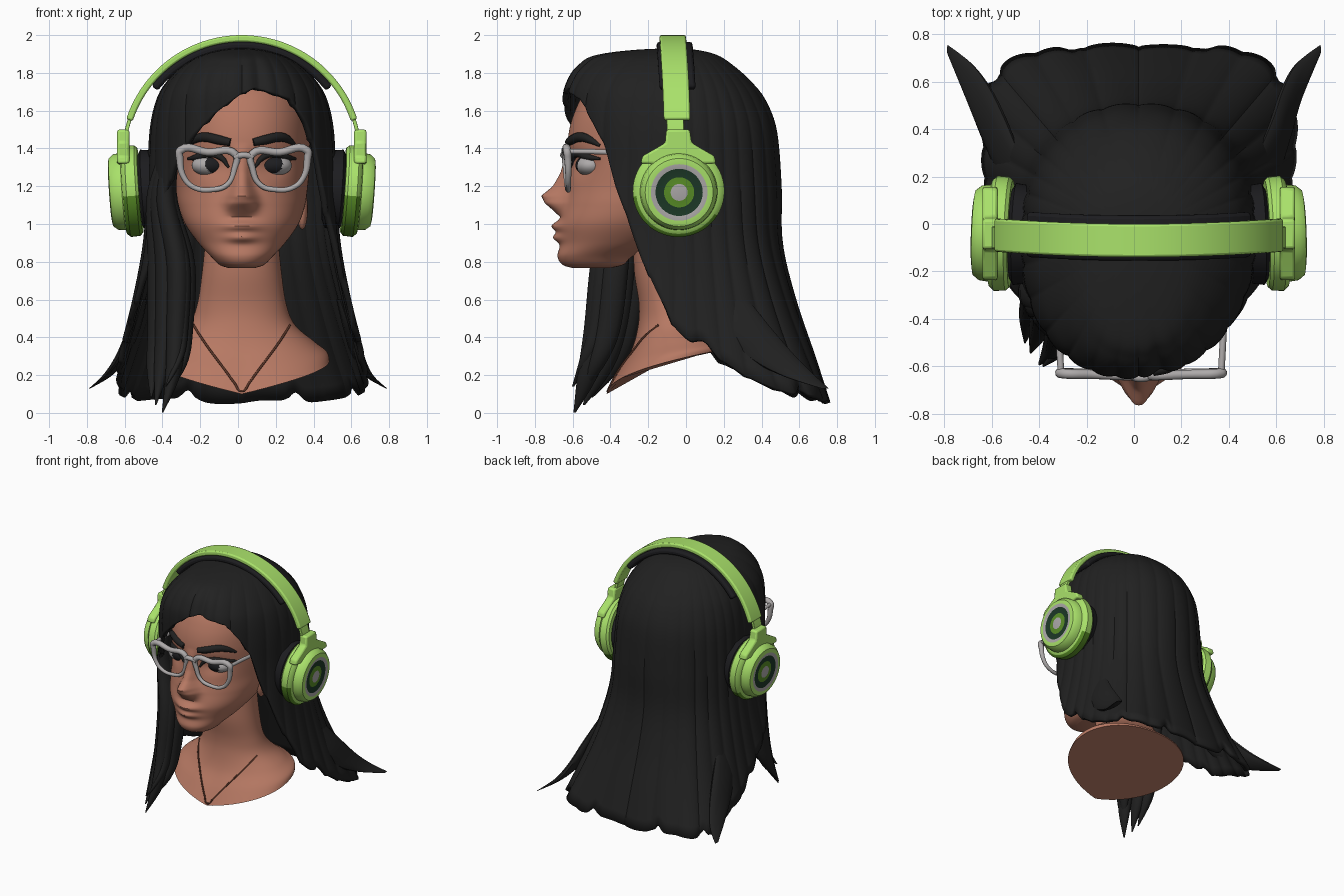
import bpy, bmesh, math
from math import sin, cos, pi, radians, exp, sqrt
from mathutils.bvhtree import BVHTree

if "Cube" in bpy.data.objects:
    bpy.data.objects.remove(bpy.data.objects["Cube"])

C = 0.02  # the bust sits slightly right of x = 0


def mat(name, r, g, b):
    m = bpy.data.materials.new(name)
    m.diffuse_color = (r, g, b, 1)
    m.use_nodes = True
    m.node_tree.nodes["Principled BSDF"].inputs["Base Color"].default_value = m.diffuse_color
    return m


SKIN = mat("skin", .47, .19, .125)
HAIR = mat("black_hair", .015, .015, .015)
GREEN = mat("lime_green", .40, .76, .145)
MID = mat("olive_green", .10, .27, .02)
DARK = mat("dark_green", .012, .04, .02)
GREY = mat("light_grey", .42, .40, .40)
PAD = mat("black_pad", .012, .012, .014)
CHAIN = mat("brown_chain", .10, .035, .02)


def finish(name, bm, mats, recalc=True):
    if recalc:
        bmesh.ops.recalc_face_normals(bm, faces=bm.faces)
    me = bpy.data.meshes.new(name)
    bm.to_mesh(me)
    bm.free()
    for m in mats:
        me.materials.append(m)
    ob = bpy.data.objects.new(name, me)
    bpy.context.collection.objects.link(ob)
    return ob


def grid(name, rows, mats, caps=True, recalc=False):
    """Skin closed rings of points, listed from top to bottom."""
    bm = bmesh.new()
    vs = [[bm.verts.new(p) for p in r] for r in rows]
    n = len(rows[0])
    for a, b in zip(vs, vs[1:]):
        for j in range(n):
            k = (j + 1) % n
            bm.faces.new((a[j], b[j], b[k], a[k]))
    if caps:
        bm.faces.new(vs[0])
        bm.faces.new(vs[-1][::-1])
    return finish(name, bm, mats, recalc)


def table(keys, x):
    """Piecewise linear lookup, keys ascending in their first value."""
    for a, b in zip(keys, keys[1:]):
        if x <= b[0]:
            t = max(0, (x - a[0]) / (b[0] - a[0]))
            return [p + (q - p) * t for p, q in zip(a[1:], b[1:])]
    return list(keys[-1][1:])


def spline(keys, n):
    """Catmull-Rom resampling of key tuples."""
    out, m = [], len(keys) - 1
    for i in range(n):
        u = i / (n - 1) * m
        k = min(int(u), m - 1)
        t = u - k
        q = [keys[max(0, min(m, k + d))] for d in (-1, 0, 1, 2)]
        out.append([b + .5 * t * (c - a + t * (2*a - 5*b + 4*c - d + t * (3*(b - c) + d - a)))
                    for a, b, c, d in zip(*q)])
    return out


def ring(cx, yf, yb, hw, n, count):
    """Horizontal super-ellipse, starting at the front."""
    cy, hy = (yf + yb) / 2, (yb - yf) / 2
    pts = []
    for j in range(count):
        s, c = sin(2*pi*j/count), cos(2*pi*j/count)
        pts.append((cx + math.copysign(abs(s)**(2/n), s) * hw, cy - math.copysign(abs(c)**(2/n), c) * hy))
    return pts


def wire(name, pts, r, m, radii=None, cyclic=False):
    cu = bpy.data.curves.new(name, 'CURVE')
    cu.dimensions = '3D'
    cu.bevel_depth, cu.bevel_resolution, cu.resolution_u = r, 3, 6
    sp = cu.splines.new('BEZIER')
    sp.bezier_points.add(len(pts) - 1)
    for i, p in enumerate(pts):
        b = sp.bezier_points[i]
        b.co = p
        b.handle_left_type = b.handle_right_type = 'AUTO'
        b.radius = radii[i] if radii else 1
    sp.use_cyclic_u = cyclic
    cu.use_fill_caps = True
    cu.materials.append(m)
    ob = bpy.data.objects.new(name, cu)
    bpy.context.collection.objects.link(ob)


# Head: z, front y, back y, half width; nose, lips and eye sockets are pushed in or out
head_keys = [(1.86, -.22, .0, .08), (1.8, -.40, .15, .22), (1.7, -.53, .27, .31), (1.58, -.595, .33, .35),
             (1.45, -.625, .35, .36), (1.32, -.62, .34, .36), (1.2, -.625, .3, .35), (1.1, -.645, .18, .335),
             (1.0, -.67, .05, .30), (.9, -.665, -.12, .23), (.83, -.68, -.28, .165), (.785, -.655, -.33, .12),
             (.767, -.60, -.40, .07)]
nose = [(1.035, 0, .07), (1.075, .055, .075), (1.11, .105, .075), (1.15, .133, .065), (1.2, .08, .05),
        (1.27, .045, .04), (1.36, .02, .04), (1.43, 0, .04)]
rows = []
for z, yf, yb, hw in spline(head_keys, 130):
    row = []
    for x, y in ring(C, yf, yb, hw, 2.15, 180):
        if y < -.3:
            dx = abs(x - C)
            a, w = table(nose, z)
            y -= a * exp(-(dx / w)**2.6) + .012 * exp(-((dx - .06) / .025)**2 - ((z - 1.105) / .03)**2)
            y -= .042 * exp(-(dx / .09)**2 - ((z - .988) / .027)**2)
            y -= .038 * exp(-(dx / .08)**2 - ((z - .928) / .025)**2)
            y += .03 * exp(-((dx - .165) / .085)**2 - ((z - 1.31) / .06)**2)
        row.append((x, y, z))
    rows.append(row)
head = grid("head", rows, [SKIN])

# Neck and shoulders, cut off along a rising edge
rows = []
for z, yf, yb, hw, k in spline([(.95, -.28, .05, .19, 0), (.75, -.275, .06, .21, 0), (.58, -.25, .08, .235, 0),
                                (.46, -.255, .15, .28, .02), (.33, -.29, .22, .38, .10),
                                (.21, -.36, .27, .45, .20), (.1, -.42, .28, .465, .30)], 40):
    rows.append([(x, y, z + k * sqrt(max(0, y - yf))) for x, y in ring(C, yf, yb, hw, 2.1, 72)])
bust = grid("neck_and_shoulders", rows, [SKIN])


def surface(ob):
    me = ob.data
    tree = BVHTree.FromPolygons([v.co for v in me.vertices], [p.vertices for p in me.polygons])

    def point(x, z, lift):
        hit = tree.ray_cast((x, -2, z), (0, 1, 0))[0]
        return (x, (hit.y if hit else -.1) - lift, z)
    return point


on_head, on_bust = surface(head), surface(bust)

# Thin necklace in a V
chain = [(.255, .465), (.215, .4), (.17, .335), (.125, .275), (.08, .215), (.04, .16)]
wire("necklace", [on_bust(C + x, z, .003) for x, z in
     [(-x, z) for x, z in chain] + [(0, .115)] + chain[::-1]], .006, CHAIN)

for s, side in ((-1, "left"), (1, "right")):
    # Eyes: grey ball with dark iris
    bm = bmesh.new()
    bmesh.ops.create_uvsphere(bm, u_segments=40, v_segments=32, radius=1)
    for v in bm.verts:
        x, y, z = v.co
        v.co = (C + s * .167 + x * .098, -.505 - z * .08, 1.31 + y * .058)
    for f in bm.faces:
        c = f.calc_center_median()
        if c.y < -.5 and math.hypot(c.x - C - .012 - s * .155, c.z - 1.318) < .05:
            f.material_index = 1
    finish("eye_" + side, bm, [GREY, PAD])
    # Lashes and brows follow the face
    wire("lashes_" + side, [on_head(C + s * x, z, .006) for x, z in
         [(.07, 1.3), (.11, 1.352), (.17, 1.37), (.23, 1.355), (.285, 1.345)]], .016, HAIR, [.4, 1, 1.1, 1.2, .4])
    wire("brow_" + side, [on_head(C + s * x, z, .0) for x, z in
         [(.06, 1.432), (.12, 1.445), (.2, 1.46), (.245, 1.447), (.285, 1.415)]], .026, HAIR, [.8, 1, 1, .8, .3])
    # Ear, mostly under the hair
    bm = bmesh.new()
    bmesh.ops.create_uvsphere(bm, u_segments=16, v_segments=12, radius=1)
    for v in bm.verts:
        v.co = (C + s * .32 + v.co.x * .03, -.19 + v.co.y * .05, 1.08 + v.co.z * .11)
    finish("ear_" + side, bm, [SKIN])
    # Glasses rim and temple
    wire("glasses_rim_" + side, [(.03 + s * x, y, z) for x, y, z in
         [(.045, -.64, 1.37), (.19, -.635, 1.38), (.335, -.63, 1.39), (.338, -.625, 1.345), (.318, -.623, 1.25),
          (.265, -.623, 1.195), (.165, -.625, 1.182), (.085, -.63, 1.21), (.048, -.635, 1.29)]],
         .0155, GREY, [1.3, 1.3, 1.4, 1.3, 1, .9, .9, .9, 1.1], True)
    wire("glasses_temple_" + side, [(.03 + s * x, y, z) for x, y, z in
         [(.338, -.63, 1.385), (.345, -.5, 1.383), (.355, -.3, 1.375)]], .014, GREY)
wire("glasses_bridge", [(-.02, -.64, 1.355), (.03, -.65, 1.365), (.08, -.64, 1.355)], .017, GREY)

# Hair shell: columns run from the crown to a length set by direction (degrees from the front)
back_len = [(90, .45), (103, .32), (120, .20), (135, .09), (180, .06)]
right_len = [(0, 1.69), (7, 1.72), (27, 1.66), (38, 1.53), (46, 1.4), (53, 1.2), (71, .8)] + back_len
left_len = [(0, 1.69), (8, 1.63), (14, 1.58), (33, 1.39), (45, 1.2), (58, .85), (73, .6)] + back_len
# z (stored as root of the depth below the crown), half width, front depth, back depth, squareness
shape = [(1.93, 0, 0, 0, 2), (1.9, .2, .4, .2, 2), (1.84, .31, .52, .30, 2), (1.75, .40, .58, .40, 2),
         (1.66, .45, .6, .47, 2), (1.5, .485, .59, .53, 2.1), (1.2, .5, .56, .555, 2.2), (.9, .52, .55, .56, 2.4),
         (.6, .575, .55, .63, 2.8), (.3, .65, .55, .73, 3.5), (.05, .71, .55, .81, 4.8)]
shape = spline([(sqrt(1.93 - k[0]),) + k[1:] for k in shape], 81)
NC, NR = 400, 48
cols = []
for j in range(NC):
    p = 2 * pi * j / NC
    deg = math.degrees(p)
    end = table(right_len, deg)[0] if deg <= 180 else table(left_len, 360 - deg)[0]
    if 85 < deg < 275:
        end += .05 * abs(sin(p * 6 + .5 * sin(5 * p)))**24 + .01 * sin(p * 11)   # notched tips
    strand = abs(sin(p * 15 + 1.4 * sin(p * 3)))**.6
    part = .03 * exp(-((deg - 9) / 4)**2)
    col = []
    for i in range(NR):
        v = .03 + .97 * i / (NR - 1)
        d = sqrt(1.93 - end) * v
        w, f, b, n = table(shape, d)
        h = f if cos(p) > 0 else b
        if cos(p) > 0:     # fuller at the front, more so on the swept side
            n = max(n, 2.5 if deg > 180 else 2.15)
        r = ((abs(sin(p)) / w)**n + (abs(cos(p)) / h)**n)**(-1 / n)
        r *= 1 + min(1, 1.5 * v) * (.02 * strand - .012 - part)
        col.append((C + r * sin(p), -.05 - r * cos(p), 1.93 - d * d))
    cols.append(col)
hair = grid("hair", [[c[i] for c in cols] for i in range(NR)], [HAIR], False)
so = hair.modifiers.new("thickness", 'SOLIDIFY')
so.thickness, so.offset = .03, -1


def lock(name, keys):
    """Tapering hair strand: z, x, y, half width x, half width y."""
    rows = [[(x, y, z) for x, y in ring(cx, cy - ry, cy + ry, rx, 2, 14)]
            for z, cx, cy, rx, ry in spline(keys, 28)]
    grid(name, rows, [HAIR])


# Front locks over the left shoulder
for i, (dx, dy, tip, w) in enumerate([(0, 0, 0, 1), (-.06, .07, .04, 1), (.045, .05, .1, .8),
                                      (-.1, .13, .08, 1), (.03, -.01, .14, .6)]):
    lock("front_lock_%d" % i, [
        (1.42, -.34 + dx*.3, -.38 + dy*.4, .03, .05), (1.15, -.385 + dx*.5, -.37 + dy*.6, .05*w, .07*w),
        (.8, -.32 + dx, -.42 + dy, .06*w, .085*w), (.45, -.325 + dx, -.46 + dy, .055*w, .08*w),
        (.2 + tip*.6, -.345 + dx, -.52 + dy, .04*w, .055*w), (.001 + tip, -.40 + dx*.6, -.59 + dy*.7, .004, .006)])
# Flared tips at the back corners
for s, side in ((-1, "left"), (1, "right")):
    lock("corner_lock_" + side, [(.6, s*.52 + C, .25, .02, .08), (.45, s*.57 + C, .32, .035, .13),
                                 (.3, s*.625 + C*.5, .45, .035, .13), (.2, s*.69, .59, .026, .09),
                                 (.13, s*.785, .735, .004, .02)])


# Headphone band: rectangular section swept along an arc, leaning forward at the top
def band(name, r0, r1, y0, y1, a0, a1, m, bevel):
    n = 64
    rows = []
    for i in range(n + 1):
        a = radians(a0 + (a1 - a0) * i / n)
        rows.append([(C + r * cos(a), y - .025 * sin(a)**2, 1.357 + r * sin(a))
                     for r, y in ((r0, y0), (r1, y0), (r1, y1), (r0, y1))])
    ob = grid(name, rows, [m], True, True)
    bv = ob.modifiers.new("round", 'BEVEL')
    bv.width, bv.segments = bevel, 2


band("headband", .607, .643, -.115, .025, 18, 162, GREEN, .01)
band("headband_pad", .565, .607, -.13, .06, 38, 142, PAD, .015)

# Ear cups: profile of (distance out, radius, colour of next strip) turned about the x axis
MATS = [GREEN, MID, DARK, GREY, PAD]
cup = [(-.15, 0, 4), (-.15, .16, 4), (-.13, .205, 4), (-.06, .215, 4), (-.045, .19, 0), (-.045, .225, 0),
       (-.03, .24, 0), (.02, .243, 0), (.04, .225, 0), (.045, .205, 0), (.085, .2, 0), (.11, .18, 0),
       (.115, .15, 3), (.11, .125, 2), (.105, .08, 1), (.11, .045, 3), (.113, 0, 0)]
for s, side in ((-1, "left"), (1, "right")):
    bm = bmesh.new()
    N = 56
    vs = [[bm.verts.new((s * d, r * sin(2*pi*j/N), r * cos(2*pi*j/N))) for j in range(N)] for d, r, _ in cup]
    for i in range(len(cup) - 1):
        for j in range(N):
            k = (j + 1) % N
            f = bm.faces.new((vs[i][j], vs[i+1][j], vs[i+1][k], vs[i][k]))
            f.material_index = cup[i][2]
            c = f.calc_center_median()
            if i in (5, 6, 7) and c.z < (-.02 if c.y < 0 else -.12):   # darker lower front of the rim
                f.material_index = 1
    bmesh.ops.remove_doubles(bm, verts=bm.verts, dist=1e-5)
    ob = finish("ear_cup_" + side, bm, MATS)
    ob.location = (C + s * .583, -.04, 1.175)
    ob.rotation_euler = (0, s * radians(4), s * radians(2))
    # Slider rod and yoke
    a = (8, 20) if s > 0 else (172, 160)
    band("slider_" + side, .615, .635, -.1, -.01, *a, GREEN, .004)
    bm = bmesh.new()
    prof = [(-.105, 1.5), (.02, 1.5), (.03, 1.43), (.08, 1.4), (.15, 1.36), (.16, 1.32), (.1, 1.32), (.06, 1.19),
            (-.14, 1.19), (-.18, 1.32), (-.24, 1.32), (-.23, 1.36), (-.16, 1.4), (-.11, 1.43)]
    f = bm.faces.new([bm.verts.new((C + s * .595, y, z)) for y, z in prof])
    ex = bmesh.ops.extrude_face_region(bm, geom=[f])
    for g in ex["geom"]:
        if isinstance(g, bmesh.types.BMVert):
            g.co.x += s * .065
    ob = finish("yoke_" + side, bm, [GREEN])
    bv = ob.modifiers.new("round", 'BEVEL')
    bv.width, bv.segments = .012, 2

# Smooth shading with sharp edges kept
meshes = [o for o in bpy.data.objects if o.type == 'MESH']
for o in meshes:
    o.select_set(True)
bpy.context.view_layer.objects.active = meshes[0]
bpy.ops.object.shade_smooth_by_angle(angle=radians(40))
